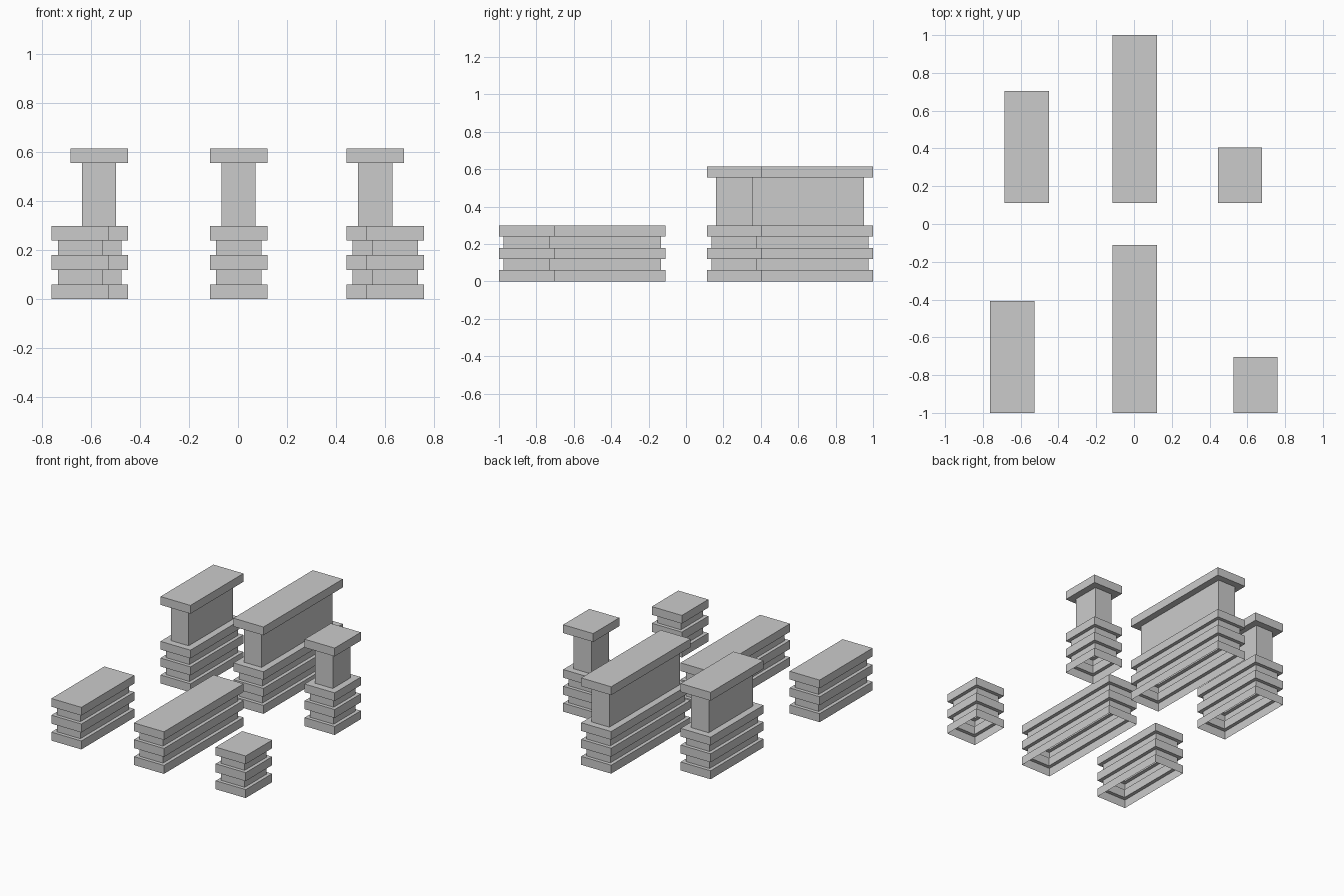
import bpy, bmesh

if "Cube" in bpy.data.objects:
    bpy.data.objects.remove(bpy.data.objects["Cube"])

# (z, inset) steps of the stacked profile
BASE = [(0, 0), (.06, 0), (.06, .025), (.12, .025), (.12, 0), (.18, 0),
        (.18, .025), (.24, .025), (.24, 0), (.298, 0)]
TALL = BASE + [(.298, .048), (.556, .048), (.556, 0), (.615, 0)]


def stack(name, cx, y0, y1, profile, width=.235):
    """Stepped rectangular shell, open underneath, capped on top."""
    bm = bmesh.new()
    rings = []
    for z, inset in profile:
        h = width / 2 - inset
        a, b = y0 + inset, y1 - inset
        rings.append([bm.verts.new((x, y, z)) for x, y in
                      ((cx - h, a), (cx + h, a), (cx + h, b), (cx - h, b))])
    for low, high in zip(rings, rings[1:]):
        for i in range(4):
            j = (i + 1) % 4
            bm.faces.new((low[i], low[j], high[j], high[i]))
    bm.faces.new(rings[-1])
    mesh = bpy.data.meshes.new(name)
    bm.to_mesh(mesh)
    bm.free()
    obj = bpy.data.objects.new(name, mesh)
    bpy.context.collection.objects.link(obj)


# Front row: low ribbed blocks
stack("low_block_left", -.644, -1, -.407, BASE)
stack("low_block_middle", .003, -1, -.11, BASE)
stack("low_block_right", .643, -1, -.704, BASE)

# Back row: ribbed blocks with column and cap
stack("tall_block_left", -.568, .112, .704, TALL)
stack("tall_block_middle", .003, .112, 1, TALL)
stack("tall_block_right", .561, .112, .405, TALL)
